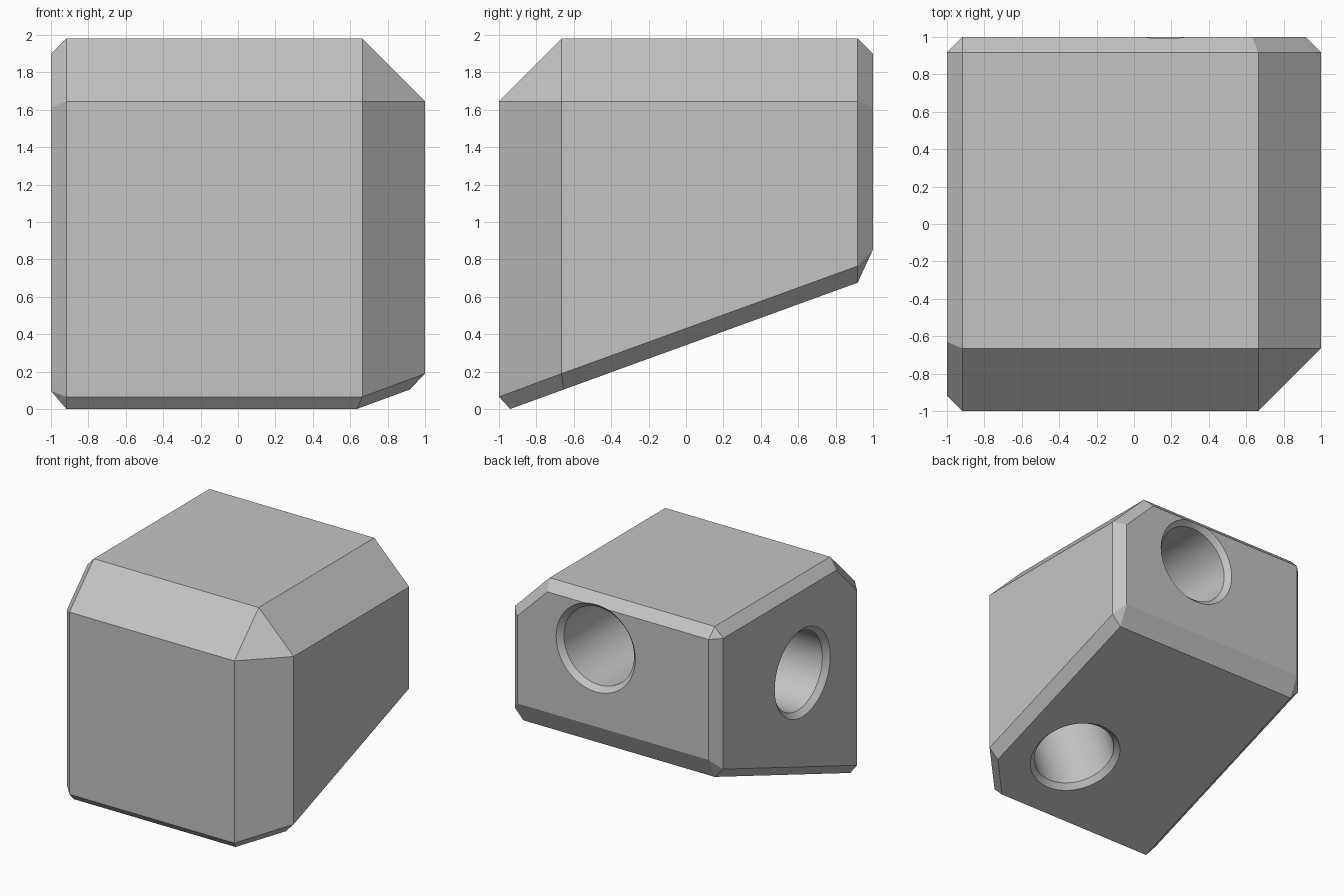
import bpy, bmesh, math
from mathutils import Vector

default = bpy.data.objects.get("Cube")
if default:
    bpy.data.objects.remove(default, do_unlink=True)

grey = bpy.data.materials.new("plain grey")
grey.use_nodes = True
grey.diffuse_color = (0.55, 0.55, 0.55, 1)
grey.node_tree.nodes["Principled BSDF"].inputs["Base Color"].default_value = (0.55, 0.55, 0.55, 1)

TOP, SMALL, BIG = 1.98, 0.082, 0.335
SLOPE = 0.3635
CENTRE = Vector((0, 0, 1))
X, Y, Z = Vector((1, 0, 0)), Vector((0, 1, 0)), Vector((0, 0, 1))


def low(y):
    """Height of the sloping underside."""
    return SLOPE * (y + 0.94)


def cut(bm, point, normal):
    """Slice off everything beyond a plane and cap the opening."""
    normal = Vector(normal).normalized()
    if normal.dot(CENTRE - Vector(point)) > 0:
        normal = -normal
    geom = bm.verts[:] + bm.edges[:] + bm.faces[:]
    res = bmesh.ops.bisect_plane(bm, geom=geom, dist=1e-5, plane_co=point,
                                 plane_no=normal, clear_outer=True)
    edges = [e for e in res["geom_cut"] if isinstance(e, bmesh.types.BMEdge) and e.is_boundary]
    if edges:
        bmesh.ops.contextual_create(bm, geom=edges)


def cut_points(bm, a, b, c):
    a, b, c = Vector(a), Vector(b), Vector(c)
    cut(bm, a, (b - a).cross(c - a))


def chamfer(bm, n1, d1, n2, d2, width):
    """Bevel the edge between two square planes n.p = d."""
    n = n1 + n2
    cut(bm, n * ((d1 + d2 - width) / n.length_squared), n)


# Body: block with a sloping underside
bm = bmesh.new()
bmesh.ops.create_cube(bm, size=2)
for v in bm.verts:
    v.co.z = TOP if v.co.z > 0 else low(v.co.y)

# Wide bevels around the front right top corner
wide = [(X, 1, Z, TOP), (-Y, 1, Z, TOP), (X, 1, -Y, 1)]
for n1, d1, n2, d2 in wide:
    chamfer(bm, n1, d1, n2, d2, BIG)
cut(bm, (1 - BIG, BIG - 1, TOP), (1, -1, 1))

# Narrow bevels on the other upright and top edges
narrow = [(-X, 1, Z, TOP), (Y, 1, Z, TOP), (-X, 1, -Y, 1), (-X, 1, Y, 1), (X, 1, Y, 1)]
for n1, d1, n2, d2 in narrow:
    chamfer(bm, n1, d1, n2, d2, SMALL)
cut(bm, (SMALL - 1, 1 - SMALL, TOP), (-1, 1, 1))

# Ends of the wide bevels
root = math.sqrt(2)
top_d = (1 + TOP - BIG) / root
chamfer(bm, (X + Z) / root, top_d, Y, 1, SMALL)
chamfer(bm, (Z - Y) / root, top_d, -X, 1, SMALL)

# Bevels around the underside
IN, RISE = 1 - SMALL, 0.089
cut_points(bm, (0, -1, 0.065), (1, -1, 0.065), (0, -0.94, 0))
cut_points(bm, (0, 1, 0.853), (1, 1, 0.853), (0, IN, low(IN)))
for s in (-1, 1):
    cut_points(bm, (s, 0, low(0) + RISE), (s, 1, low(1) + RISE), (s * IN, 0, low(0)))
    cut_points(bm, (s, IN, low(IN) + RISE), (s * IN, 1, 0.853), (s * IN, IN, low(IN)))
cut_points(bm, (-IN, -1, 0.065), (-1, -IN, low(-IN) + RISE), (-IN, -0.94, 0))
cut_points(bm, (1 - BIG, -1, 0.065), (1, BIG - 1, low(BIG - 1) + RISE), (0.635, -0.94, 0))

bmesh.ops.recalc_face_normals(bm, faces=bm.faces[:])
mesh = bpy.data.meshes.new("corner_block")
bm.to_mesh(mesh)
bm.free()
block = bpy.data.objects.new("corner_block", mesh)
bpy.context.collection.objects.link(block)
mesh.materials.append(grey)


def hole_cutter(name, centre, inward):
    """Round blind hole with a countersunk rim, made as a lathe profile."""
    sides = 64
    profile = [(0.38, -0.1), (0.38, 0), (0.337, 0.045), (0.337, 0.8)]
    b = bmesh.new()
    rings = []
    for r, z in profile:
        angles = [2 * math.pi * i / sides for i in range(sides)]
        rings.append([b.verts.new((r * math.cos(a), r * math.sin(a), z)) for a in angles])
    for lower, upper in zip(rings, rings[1:]):
        for i in range(sides):
            j = (i + 1) % sides
            b.faces.new((lower[i], lower[j], upper[j], upper[i]))
    b.faces.new(rings[0][::-1])
    b.faces.new(rings[-1])
    m = bpy.data.meshes.new(name)
    b.to_mesh(m)
    b.free()
    m.materials.append(grey)
    ob = bpy.data.objects.new(name, m)
    ob.location = centre
    ob.rotation_euler = Vector(inward).to_track_quat("Z", "Y").to_euler()
    ob.hide_render = True
    bpy.context.collection.objects.link(ob)
    return ob


# Three rod sockets: back, side and underside
cutters = [
    hole_cutter("back_socket", (0.166, 1, 1.535), (0, -1, 0)),
    hole_cutter("side_socket", (-1, -0.168, 1.185), (1, 0, 0)),
    hole_cutter("under_socket", (0.336, -0.356, low(-0.356)), (0, -SLOPE, 1)),
]
bpy.context.view_layer.objects.active = block
block.select_set(True)
for ob in cutters:
    mod = block.modifiers.new(ob.name, "BOOLEAN")
    mod.operation = "DIFFERENCE"
    mod.solver = "EXACT"
    mod.object = ob
    bpy.ops.object.modifier_apply(modifier=mod.name)
    bpy.data.objects.remove(ob, do_unlink=True)

# Smooth socket walls, crisp bevels
bpy.ops.object.shade_smooth_by_angle(angle=math.radians(15))
